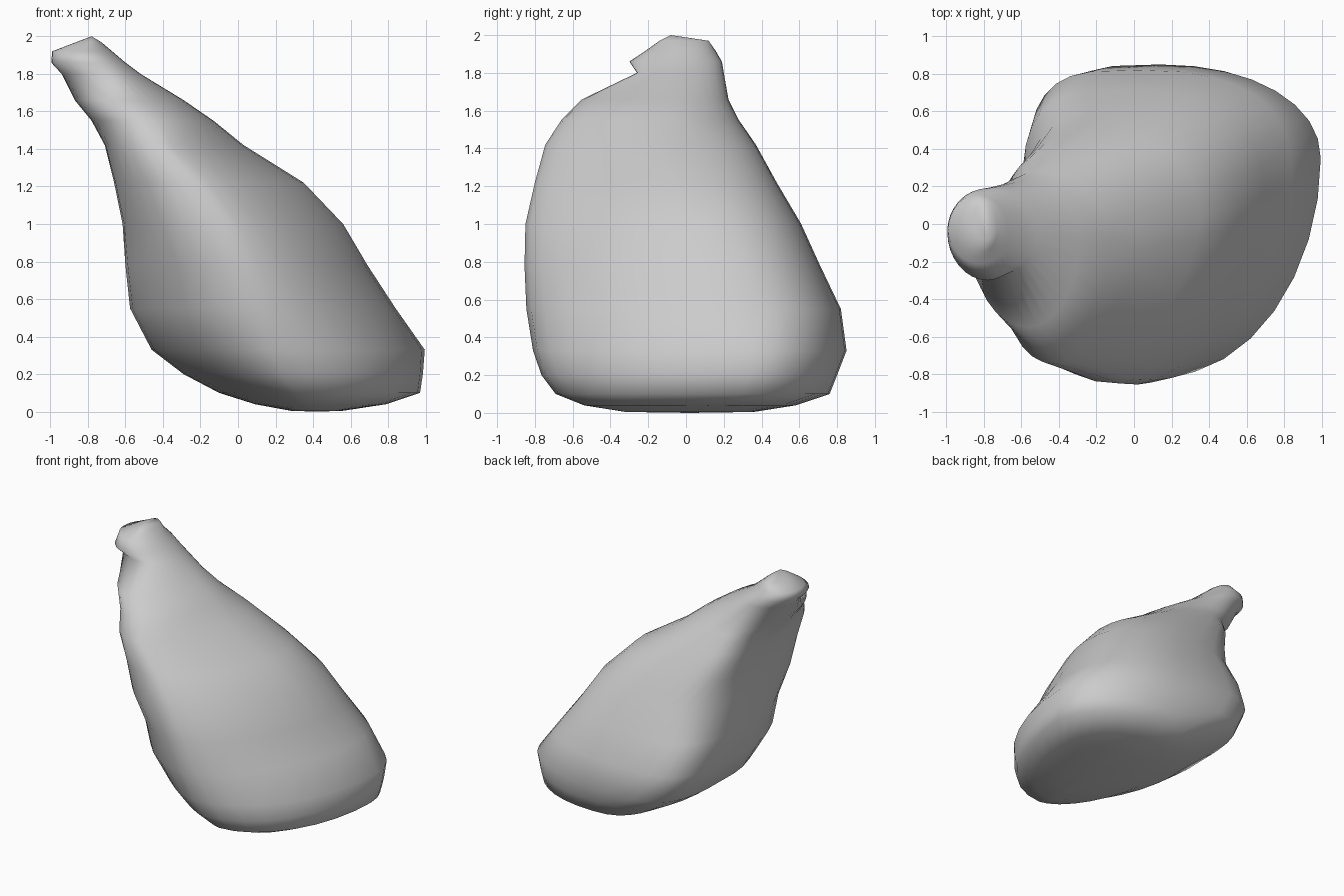
import bpy, bmesh, math

# Horizontal sections: z, left x / its y, right x / its y, front y / its x, back y / its x
SECTIONS = [
    (0.005, 0.28, 0.02, 0.56, 0.05, -0.32, 0.40, 0.36, 0.42),
    (0.04, 0.09, 0.02, 0.79, 0.12, -0.54, 0.37, 0.58, 0.38),
    (0.10, -0.10, 0.04, 0.97, 0.30, -0.69, 0.32, 0.76, 0.30),
    (0.20, -0.29, 0.05, 0.985, 0.33, -0.765, 0.24, 0.80, 0.22),
    (0.33, -0.46, 0.05, 0.995, 0.35, -0.81, 0.17, 0.85, 0.14),
    (0.55, -0.575, 0.03, 0.84, 0.27, -0.845, 0.09, 0.82, 0.02),
    (0.78, -0.60, -0.02, 0.69, 0.18, -0.855, 0.02, 0.71, -0.02),
    (1.00, -0.615, -0.10, 0.56, 0.10, -0.85, -0.07, 0.61, -0.08),
    (1.22, -0.66, -0.15, 0.35, 0.02, -0.80, -0.22, 0.48, -0.25),
    (1.42, -0.71, -0.14, 0.03, -0.05, -0.745, -0.41, 0.37, -0.42),
    (1.55, -0.78, -0.10, -0.13, -0.08, -0.66, -0.48, 0.28, -0.52),
    (1.66, -0.87, -0.07, -0.29, -0.08, -0.55, -0.57, 0.225, -0.62),
    (1.80, -0.94, -0.05, -0.52, -0.07, -0.26, -0.70, 0.20, -0.72),
    (1.86, -0.995, -0.04, -0.60, -0.05, -0.30, -0.78, 0.19, -0.78),
    (1.92, -0.99, -0.03, -0.67, -0.04, -0.21, -0.82, 0.155, -0.83),
    (1.97, -0.86, -0.03, -0.73, -0.03, -0.14, -0.79, 0.12, -0.80),
]
SIDES = 32


def roundness(z, right, back):
    """Superellipse exponent of one corner: 2 is round, higher is boxier."""
    if z > 1.5:
        return 2.0
    if right:
        if back:
            return 2.5 if z > 0.45 else 2.1
        return 1.52 if z > 0.9 else 1.7 if z > 0.45 else 1.95
    if back:
        return 3.8 if 0.3 < z < 0.9 else 2.8
    return 2.35 if z > 0.9 else 1.9 if z > 0.45 else 1.72


def section_points(s):
    """Closed outline through the four extreme points of a section."""
    z, xl, yl, xr, yr, yf, xf, yb, xb = s
    pts = []
    for i in range(SIDES):
        a = 2 * math.pi * i / SIDES
        c, n = math.cos(a), math.sin(a)
        side_x, side_y = (xr, yr) if c >= 0 else (xl, yl)
        end_x, end_y = (xb, yb) if n >= 0 else (xf, yf)
        e = roundness(z, c >= 0, n >= 0)
        u, v = abs(c) ** (2 / e), abs(n) ** (2 / e)
        pts.append((end_x + (side_x - end_x) * u,
                    side_y + (end_y - side_y) * v, z))
    return pts


# Lumpy, leaning body with its narrow neck
bm = bmesh.new()
rings = [[bm.verts.new(p) for p in section_points(s)] for s in SECTIONS]
for low, high in zip(rings, rings[1:]):
    for i in range(SIDES):
        j = (i + 1) % SIDES
        bm.faces.new((low[i], low[j], high[j], high[i]))

# Base and tip caps
for ring, tip in ((rings[0], (0.42, 0.02, 0.0)), (rings[-1], (-0.78, -0.08, 2.0))):
    t = bm.verts.new(tip)
    for i in range(SIDES):
        bm.faces.new((ring[i], ring[(i + 1) % SIDES], t))
bmesh.ops.recalc_face_normals(bm, faces=bm.faces)

mesh = bpy.data.meshes.new("leaning_body")
bm.to_mesh(mesh)
bm.free()
body = bpy.data.objects.new("leaning_body", mesh)
bpy.context.collection.objects.link(body)
for p in mesh.polygons:
    p.use_smooth = True
